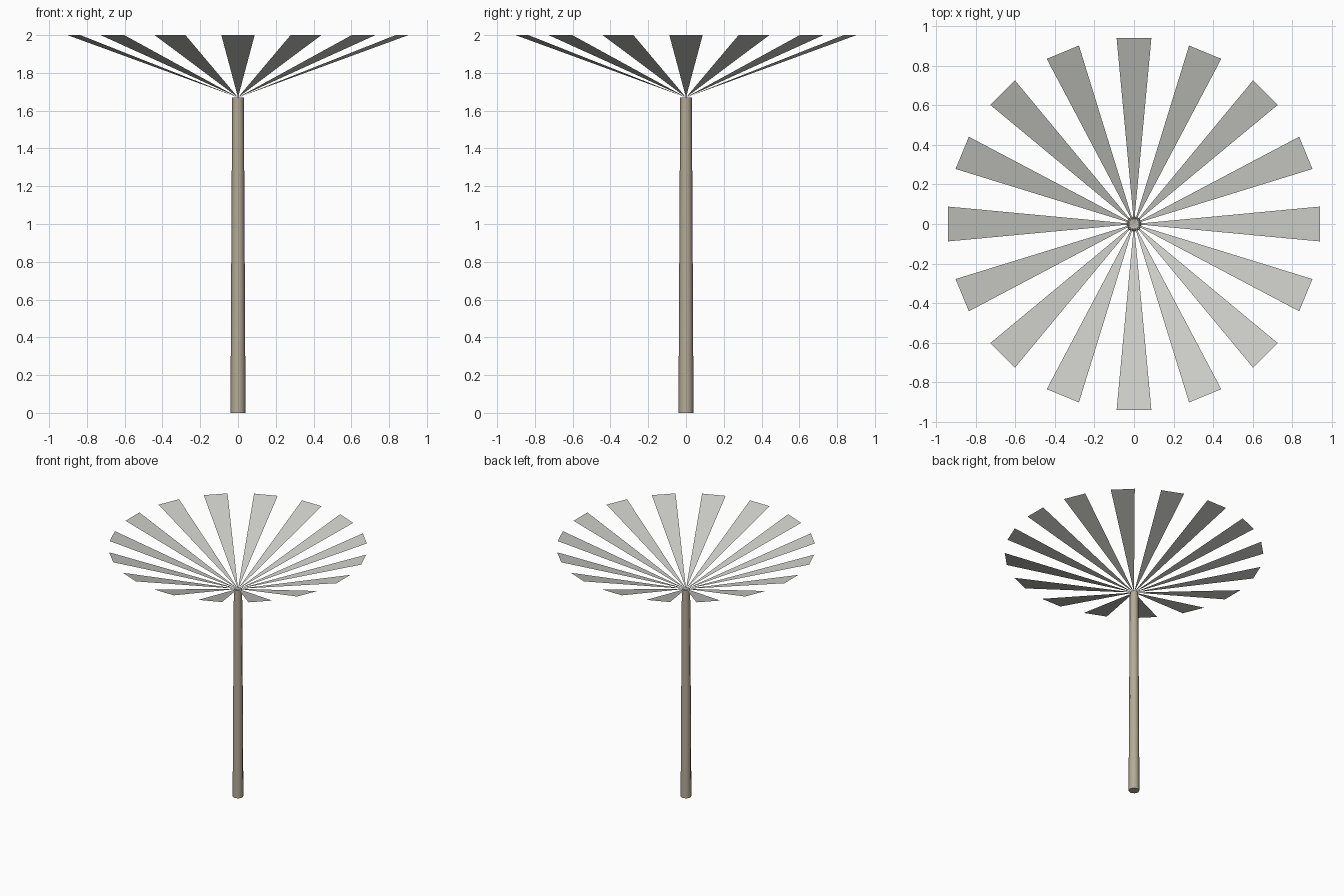
import bpy, bmesh, math
from mathutils import Vector

if "Cube" in bpy.data.objects:
    bpy.data.objects.remove(bpy.data.objects["Cube"], do_unlink=True)


def material(name, rgb):
    m = bpy.data.materials.new(name)
    m.use_nodes = True
    m.diffuse_color = (*rgb, 1)
    m.node_tree.nodes["Principled BSDF"].inputs["Base Color"].default_value = (*rgb, 1)
    return m


def add_object(name, bm, mat):
    mesh = bpy.data.meshes.new(name)
    bm.to_mesh(mesh)
    bm.free()
    mesh.materials.append(mat)
    obj = bpy.data.objects.new(name, mesh)
    bpy.context.collection.objects.link(obj)
    return obj


pale_grey = material("pale grey", (0.6, 0.6, 0.57))
tan = material("weathered tan", (0.46, 0.41, 0.31))

HUB_Z, TOP_Z = 1.67, 2.0
REACH, HALF_WIDTH, BLADES = 0.94, 0.088, 16

# Tapered eight-sided pole
bm = bmesh.new()
bmesh.ops.create_cone(bm, cap_ends=True, segments=8, radius1=0.04, radius2=0.031, depth=HUB_Z)
bmesh.ops.translate(bm, verts=bm.verts, vec=(0, 0, HUB_Z / 2))
pole = add_object("pole", bm, tan)

# Canopy: flat triangular blades fanning up and out from the pole top
bm = bmesh.new()
for i in range(BLADES):
    angle = math.tau * i / BLADES
    out = Vector((math.cos(angle), math.sin(angle), 0))
    side = Vector((-out.y, out.x, 0)) * HALF_WIDTH
    rim = out * REACH + Vector((0, 0, TOP_Z))
    corners = [Vector((0, 0, HUB_Z)), rim - side, rim + side]
    bm.faces.new([bm.verts.new(c) for c in corners])
canopy = add_object("canopy_blades", bm, pale_grey)

# Rounded pole sides with crisp end caps
bpy.ops.object.select_all(action="DESELECT")
pole.select_set(True)
bpy.context.view_layer.objects.active = pole
bpy.ops.object.shade_smooth_by_angle(angle=math.radians(50))
